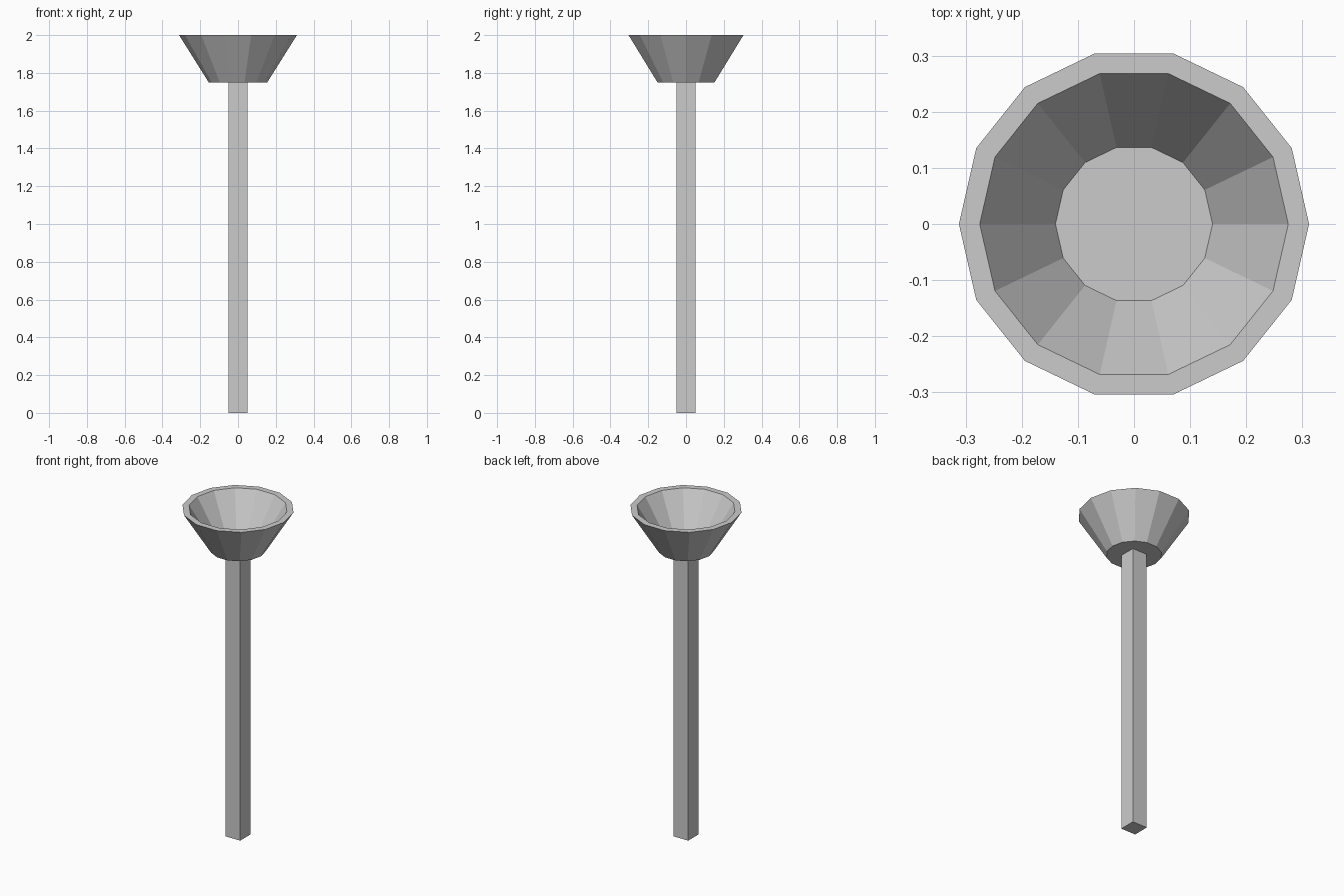
import bpy
import bmesh
from math import cos, sin, tau

if "Cube" in bpy.data.objects:
    bpy.data.objects.remove(bpy.data.objects["Cube"], do_unlink=True)

SIDES = 14

grey = bpy.data.materials.new("plain_grey")
grey.use_nodes = True
colour = (0.6, 0.6, 0.6, 1)
grey.diffuse_color = colour
grey.node_tree.nodes["Principled BSDF"].inputs["Base Color"].default_value = colour


def finish(name, bm):
    bmesh.ops.recalc_face_normals(bm, faces=bm.faces)
    mesh = bpy.data.meshes.new(name)
    bm.to_mesh(mesh)
    bm.free()
    mesh.materials.append(grey)
    obj = bpy.data.objects.new(name, mesh)
    bpy.context.collection.objects.link(obj)
    return obj


def ring(bm, radius, z):
    return [bm.verts.new((radius * cos(tau * i / SIDES), radius * sin(tau * i / SIDES), z))
            for i in range(SIDES)]


# Flared bowl: outer wall, flat rim, inner wall, closed by a base and a floor
bm = bmesh.new()
profile = [(0.155, 1.75), (0.312, 2.0), (0.275, 2.0), (0.14, 1.785)]
rings = [ring(bm, r, z) for r, z in profile]
for a, b in zip(rings, rings[1:]):
    for i in range(SIDES):
        j = (i + 1) % SIDES
        bm.faces.new((a[i], a[j], b[j], b[i]))
bm.faces.new(rings[0])
bm.faces.new(rings[-1])
finish("bowl", bm)

# Square post reaching up to the underside of the bowl
bm = bmesh.new()
bmesh.ops.create_cube(bm, size=1)
bmesh.ops.scale(bm, vec=(0.1, 0.1, 1.75), verts=bm.verts)
bmesh.ops.translate(bm, vec=(0, 0, 0.875), verts=bm.verts)
finish("post", bm)
